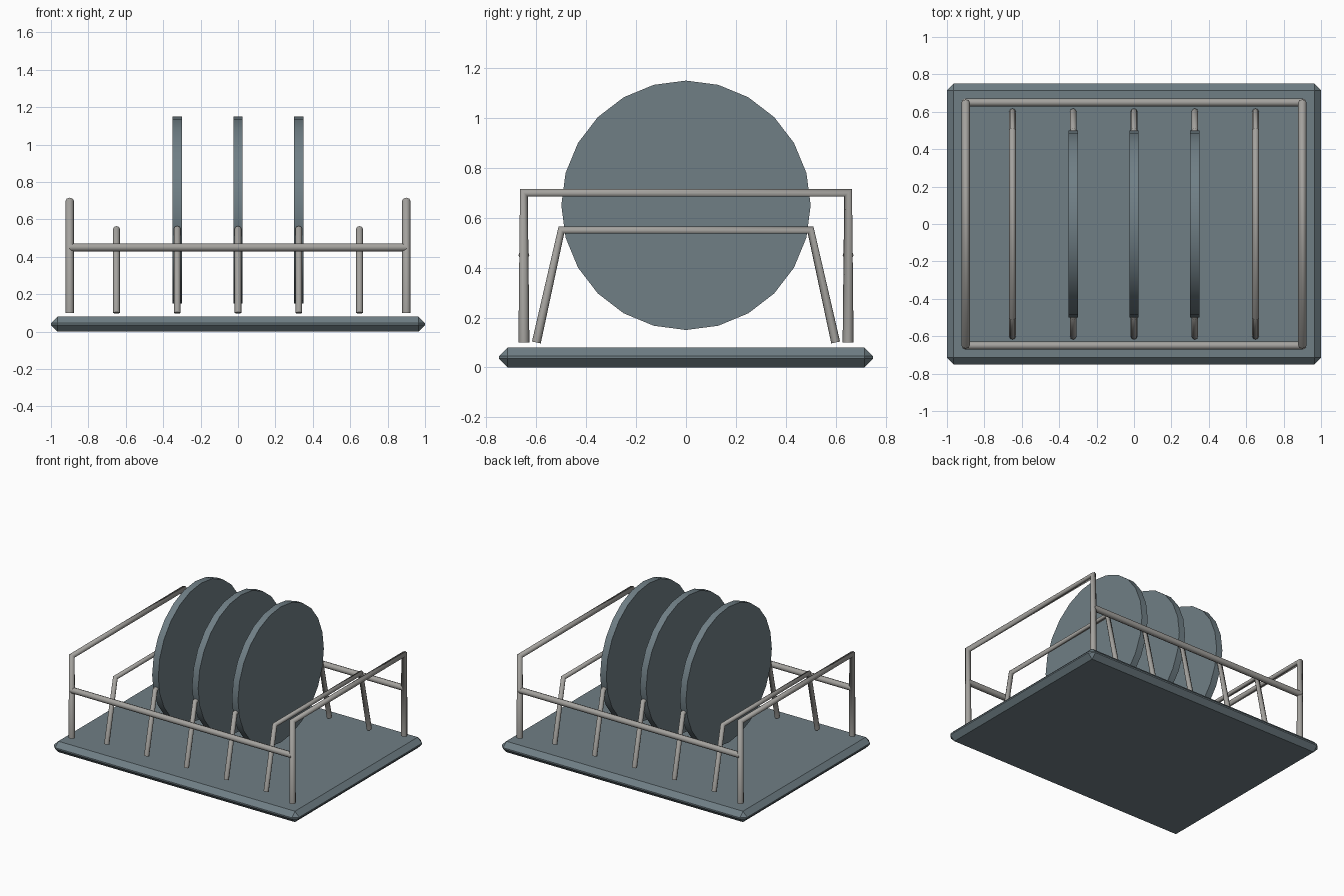
import bpy, math

if "Cube" in bpy.data.objects:
    bpy.data.objects.remove(bpy.data.objects["Cube"])


def material(name, color):
    m = bpy.data.materials.new(name)
    m.diffuse_color = (*color, 1)
    m.use_nodes = True
    m.node_tree.nodes["Principled BSDF"].inputs["Base Color"].default_value = m.diffuse_color
    return m


SLATE = material("slate", (0.16, 0.21, 0.235))
STEEL = material("steel", (0.37, 0.36, 0.34))


def finish(ob, name, mat):
    ob.name = name
    ob.data.materials.append(mat)
    bpy.ops.object.shade_smooth_by_angle(angle=math.radians(30))


def wire(name, points, radius):
    # Bent wire: a poly curve swept with a low-sided round section
    cu = bpy.data.curves.new(name, 'CURVE')
    cu.dimensions = '3D'
    cu.bevel_depth = radius
    cu.bevel_resolution = 2
    cu.use_fill_caps = True
    sp = cu.splines.new('POLY')
    sp.points.add(len(points) - 1)
    for p, co in zip(sp.points, points):
        p.co = (*co, 1)
    ob = bpy.data.objects.new(name, cu)
    bpy.context.collection.objects.link(ob)
    cu.materials.append(STEEL)


# Drip tray with chamfered edges
bpy.ops.mesh.primitive_cube_add(size=1, location=(0, 0, 0.04))
tray = bpy.context.object
tray.scale = (2, 1.5, 0.08)
bpy.ops.object.transform_apply(location=False, rotation=False, scale=True)
bevel = tray.modifiers.new("chamfer", 'BEVEL')
bevel.width = 0.035
bevel.segments = 1
bpy.ops.object.modifier_apply(modifier="chamfer")
finish(tray, "drip_tray", SLATE)

# End frames, upright with a top bar
for side, x in (("left", -0.9), ("right", 0.9)):
    wire(side + "_end_frame",
         [(x, -0.65, 0.1), (x, -0.65, 0.7), (x, 0.65, 0.7), (x, 0.65, 0.1)], 0.022)

# Long rails joining the end frames
for side, y in (("front", -0.65), ("back", 0.65)):
    wire(side + "_rail", [(-0.9, y, 0.45), (0.9, y, 0.45)], 0.022)

# Splayed dividers
for i in range(5):
    x = (i - 2) * 0.325
    wire(f"divider_{i + 1}",
         [(x, -0.6, 0.1), (x, -0.5, 0.55), (x, 0.5, 0.55), (x, 0.6, 0.1)], 0.018)

# Plates standing in the rack
for i in range(3):
    bpy.ops.mesh.primitive_cylinder_add(
        vertices=24, radius=0.5, depth=0.05,
        location=((i - 1) * 0.325, 0, 0.65), rotation=(0, math.pi / 2, 0))
    finish(bpy.context.object, f"plate_{i + 1}", SLATE)
